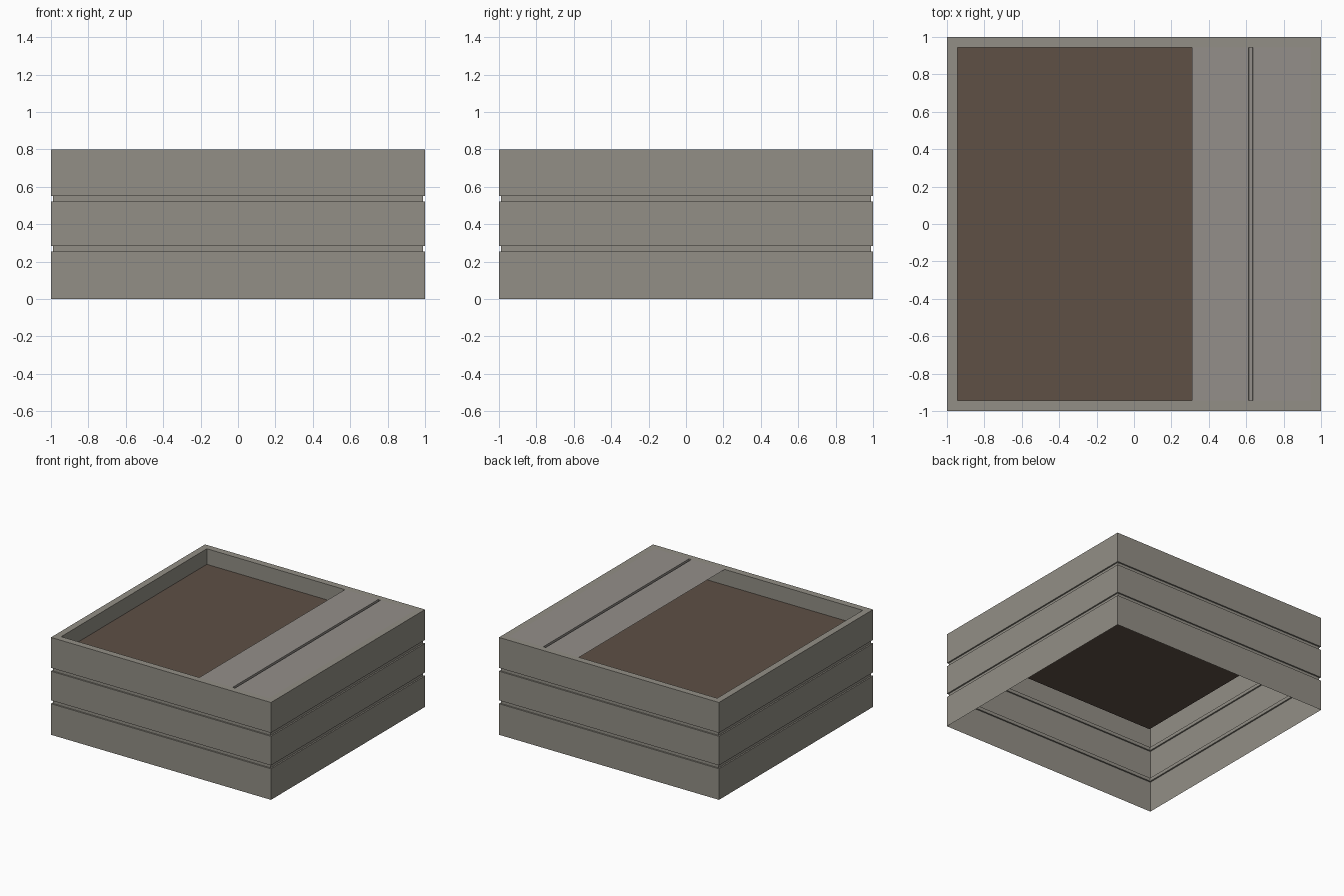
import bpy
import bmesh

cube = bpy.data.objects.get("Cube")
if cube:
    bpy.data.objects.remove(cube, do_unlink=True)

INNER = 0.945   # half width of the opening
TOP = 0.8       # rim height
SAND = 0.672    # sand level
NOTCH = 0.012   # depth of the gaps between boards


def material(name, rgb):
    mat = bpy.data.materials.new(name)
    mat.use_nodes = True
    mat.diffuse_color = (*rgb, 1)
    mat.node_tree.nodes["Principled BSDF"].inputs["Base Color"].default_value = (*rgb, 1)
    return mat


def finish(name, bm, mat):
    mesh = bpy.data.meshes.new(name)
    bm.to_mesh(mesh)
    bm.free()
    mesh.materials.append(mat)
    obj = bpy.data.objects.new(name, mesh)
    bpy.context.collection.objects.link(obj)
    return obj


def square_shell(name, profile, mat):
    """Sweep a (half width, height) profile around a square."""
    bm = bmesh.new()
    corners = ((-1, -1), (1, -1), (1, 1), (-1, 1))
    rings = [[bm.verts.new((sx * r, sy * r, z)) for sx, sy in corners]
             for r, z in profile]
    for low, high in zip(rings, rings[1:]):
        for i in range(4):
            j = (i + 1) % 4
            bm.faces.new((low[i], low[j], high[j], high[i]))
    return finish(name, bm, mat)


def strip(name, profile, mat):
    """Extend an (x, z) profile across the opening along y."""
    bm = bmesh.new()
    rows = [[bm.verts.new((x, y, z)) for y in (-INNER, INNER)] for x, z in profile]
    for a, b in zip(rows, rows[1:]):
        bm.faces.new((a[0], b[0], b[1], a[1]))
    return finish(name, bm, mat)


wood = material("weathered wood", (0.29, 0.275, 0.238))
seat_wood = material("seat wood", (0.296, 0.275, 0.254))
sand = material("damp sand", (0.112, 0.080, 0.060))

# Board walls with two recessed gaps, a flat rim and a short inner lip
walls = [(1, 0)]
for low, high in ((0.255, 0.283), (0.522, 0.55)):
    walls += [(1, low), (1 - NOTCH, low), (1 - NOTCH, high), (1, high)]
walls += [(1, TOP), (INNER, TOP), (INNER, SAND)]
square_shell("board_walls", walls, wood)

# Thin corner seat of two planks with a narrow recess between them
strip("plank_seat", [(0.31, TOP), (0.613, TOP), (0.615, TOP - 0.02),
                     (0.633, TOP - 0.02), (0.635, TOP), (INNER, TOP)], seat_wood)

# Sand bed running underneath the seat
strip("sand_bed", [(-INNER, SAND), (0, SAND), (INNER, SAND)], sand)
